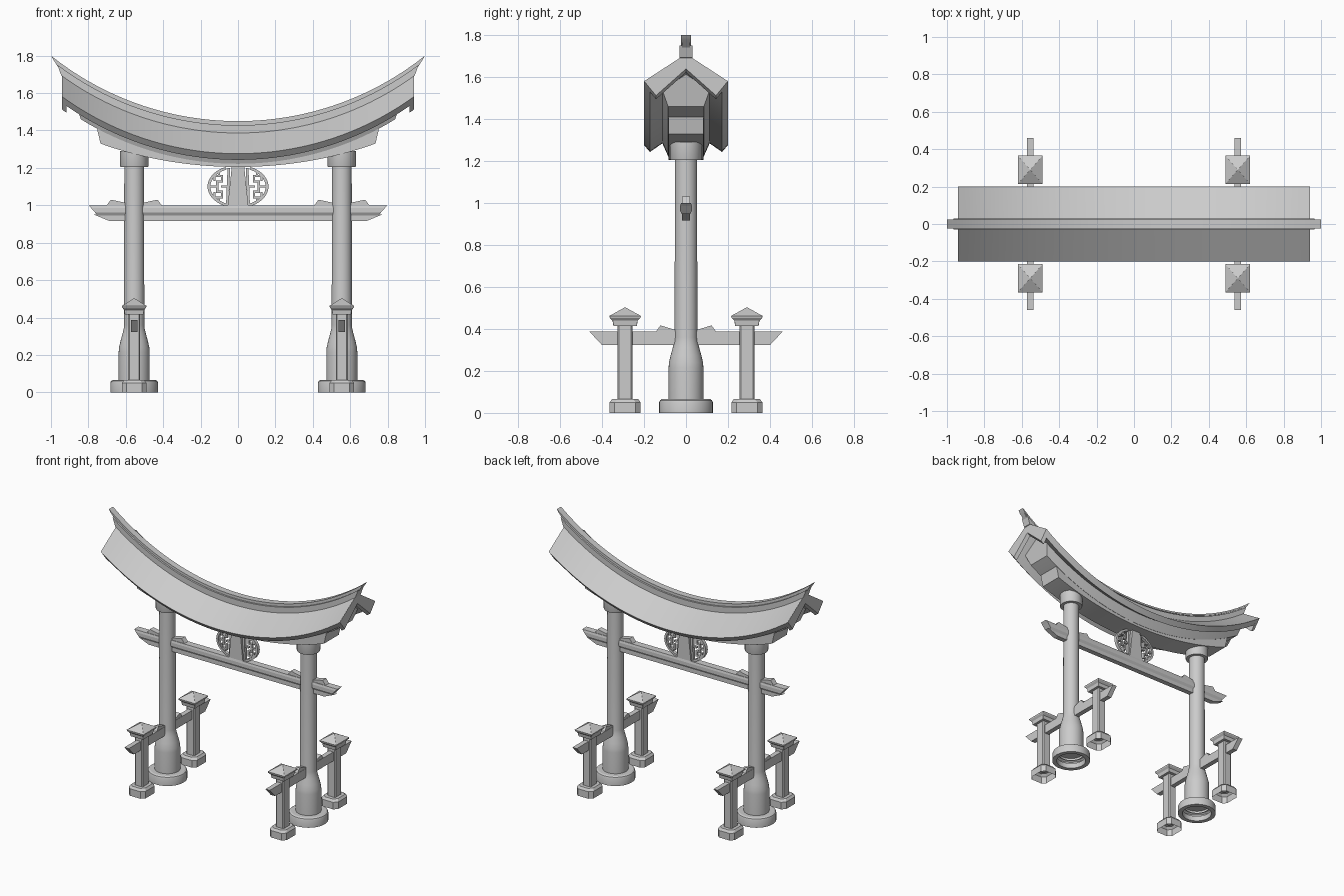
import bpy, bmesh, math

if "Cube" in bpy.data.objects:
    bpy.data.objects.remove(bpy.data.objects["Cube"])

R = 1.604  # radius of the roof sag


def rise(x):
    return R - math.sqrt(R * R - x * x)


def make(name, rings, closed_ring=True, cap0=True, cap1=True, smooth=True):
    """Skin a list of vertex rings into one mesh object."""
    bm = bmesh.new()
    vs = [[bm.verts.new(p) for p in r] for r in rings]
    n = len(vs[0])
    for a, b in zip(vs, vs[1:]):
        for i in range(n):
            j = (i + 1) % n
            bm.faces.new((a[i], a[j], b[j], b[i]))
    if cap0:
        bm.faces.new(vs[0])
    if cap1:
        bm.faces.new(vs[-1])
    bmesh.ops.recalc_face_normals(bm, faces=bm.faces[:])
    me = bpy.data.meshes.new(name)
    bm.to_mesh(me)
    bm.free()
    ob = bpy.data.objects.new(name, me)
    bpy.context.collection.objects.link(ob)
    if smooth:
        bpy.ops.object.select_all(action='DESELECT')
        bpy.context.view_layer.objects.active = ob
        ob.select_set(True)
        bpy.ops.object.shade_smooth_by_angle(angle=math.radians(30))
    return ob


def sweep(name, section, k=1.0, t0=-1.0, t1=1.0, n=40):
    """Sweep (xmax, y, z) section points along the sagging curve."""
    rings = []
    for i in range(n + 1):
        t = t0 + (t1 - t0) * i / n
        rings.append([(t * xm, y, z + k * rise(t * xm)) for xm, y, z in section])
    return make(name, rings)


def lathe(name, x, y, profile, seg=32):
    rings = [[(x + r * math.cos(2 * math.pi * i / seg), y + r * math.sin(2 * math.pi * i / seg), z)
              for i in range(seg)] for r, z in profile]
    return make(name, rings, cap0=False)


def stack(name, x, y, levels, c, cap0=True):
    """Chamfered rectangles (half x, half y, z) stacked upward."""
    rings = []
    for hx, hy, z in levels:
        d = min(c, hx * .9, hy * .9)
        rings.append([(x + a, y + b, z) for a, b in (
            (hx - d, -hy), (hx, d - hy), (hx, hy - d), (hx - d, hy),
            (d - hx, hy), (-hx, hy - d), (-hx, d - hy), (d - hx, -hy))])
    return make(name, rings, cap0=cap0, smooth=False)


def prism(name, outline, half, axis='y', off=0.0):
    """Extrude a (u, z) outline across y, or across x."""
    if axis == 'y':
        rings = [[(u, off + s * half, z) for u, z in outline] for s in (-1, 1)]
    else:
        rings = [[(off + s * half, u, z) for u, z in outline] for s in (-1, 1)]
    return make(name, rings, smooth=False)


# roof: thin curved gable, deeper boards at both ends
E = .94
sweep("roof", [(E, 0, 1.406), (E, .2, 1.276), (E, .172, 1.243), (E, 0, 1.362),
               (E, -.172, 1.243), (E, -.2, 1.276)])
for s in (-1, 1):
    sweep("gable_board", [(E, 0, 1.405), (E, .199, 1.275), (E, .143, 1.207), (E, 0, 1.334),
                          (E, -.143, 1.207), (E, -.199, 1.275)], t0=s * .975, t1=s * 1.001, n=2)

# ridge: wide lower course and narrow upper course reaching past the roof
sweep("ridge_lower", [(.945, -.03, 1.385), (.945, .03, 1.385), (.965, .03, 1.428), (.965, -.03, 1.428)])
sweep("ridge_upper", [(.965, -.018, 1.42), (.965, .018, 1.42), (.985, .018, 1.437), (.985, .023, 1.437),
                      (1, .023, 1.45), (1, -.023, 1.45), (.985, -.023, 1.437), (.985, -.018, 1.437)])

# beams beneath the roof
sweep("upper_beam", [(.84, -.085, 1.222), (.84, .085, 1.222), (.865, .113, 1.285),
                     (.865, 0, 1.36), (.865, -.113, 1.285)])
sweep("lower_beam", [(.735, -.083, 1.205), (.735, .083, 1.205), (.755, .083, 1.283), (.755, -.083, 1.283)], k=.7)

# tie beam with a narrow strip under it
prism("tie_beam_core", [(-.77, .95), (-.69, .917), (.69, .917), (.77, .95)], .018)
rings = []
for xm, hw, z in ((.75, .018, .945), (.765, .028, .962), (.785, .028, .985), (.80, .024, 1.0)):
    rings.append([(-xm, -hw, z), (xm, -hw, z), (xm, hw, z), (-xm, hw, z)])
make("tie_beam", rings, smooth=False)

for sx in (-1, 1):
    px = .555 * sx
    # pillar with flared foot, drum and capital
    lathe("pillar", px, 0, [(.083, .05), (.083, .215), (.081, .24), (.073, .275), (.062, .315),
                            (.056, .34), (.054, .36), (.053, 1.27)])
    lathe("pillar_base", px, 0, [(.095, .035), (.098, 0), (.128, 0), (.128, .05), (.124, .06), (.114, .066), (.08, .066)])
    lathe("pillar_capital", px, 0, [(.05, 1.205), (.074, 1.205), (.076, 1.21), (.076, 1.29)])
    # wedges on the tie beam
    for d in (-1, 1):
        prism("tie_wedge", [(px + d * .04, .99), (px + d * .155, .99), (px + d * .125, 1.03), (px + d * .04, 1.012)], .02)

    # side rail through the pillar
    prism("side_rail", [(-.46, .387), (-.40, .323), (.40, .323), (.46, .387)], .017, 'x', px)
    for sy in (-1, 1):
        py = .29 * sy
        prism("rail_wedge", [(sy * .04, .38), (sy * .148, .38), (sy * .122, .417), (sy * .04, .392)], .015, 'x', px)
        # short support post
        stack("post_base", px, py, [(.066, .074, 0), (.066, .074, .05), (.054, .062, .066)], .024, cap0=False)
        stack("post", px, py, [(.032, .036, .06), (.032, .036, .43)], .007)
        stack("post_cap", px, py, [(.05, .056, .415), (.053, .06, .44), (.064, .073, .453), (.066, .075, .462),
                                   (.001, .001, .503)], .001)

# centre plaque
prism("plaque", [(-.056, .99), (.056, .99), (.032, 1.22), (-.032, 1.22)], .024)

# open fretwork panels either side of the plaque
for s in (-1, 1):
    def bar(x0, x1, z0, z1):
        prism("fret_bar", [(s * x0, z0), (s * x1, z0), (s * x1, z1), (s * x0, z1)], .009)

    arc = [math.radians(-66 + 132 * i / 20) for i in range(21)]
    outer = [(s * .163 * math.cos(a), 1.1 + .115 * math.sin(a)) for a in arc]
    inner = [(s * .148 * math.cos(a), 1.1 + .100 * math.sin(a)) for a in reversed(arc)]
    prism("fret_rim", outer + inner, .012)
    prism("fret_inner_edge", [(s * .05, 1.0), (s * .064, 1.0), (s * .056, 1.2), (s * .042, 1.2)], .012)
    bar(.055, .09, 1.094, 1.106)
    bar(.105, .152, 1.094, 1.106)
    for m in (-1, 1):
        def z(v):
            return 1.1 + m * v
        bar(.105, .117, z(.0), z(.03))
        bar(.08, .117, z(.022), z(.033))
        bar(.08, .091, z(.022), z(.062))
        bar(.08, .132, z(.052), z(.063))
        bar(.121, .132, z(.03), z(.063))
        bar(.097, .107, z(.058), z(.082))
